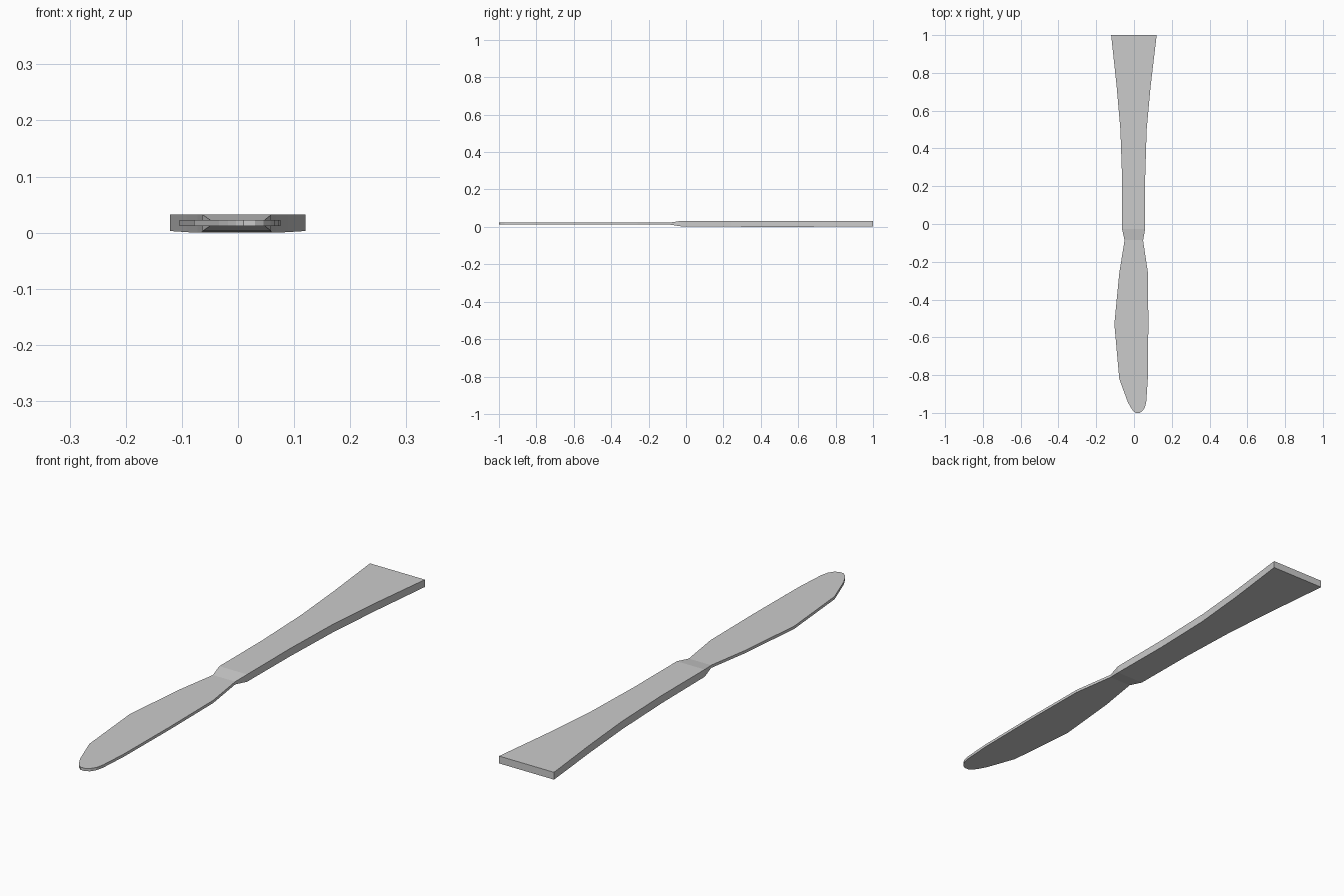
import bpy
import bmesh

cube = bpy.data.objects.get("Cube")
if cube:
    bpy.data.objects.remove(cube)

metal = bpy.data.materials.new("grey_metal")
metal.use_nodes = True
grey = (0.6, 0.6, 0.6, 1)
metal.diffuse_color = grey
metal.node_tree.nodes["Principled BSDF"].inputs["Base Color"].default_value = grey


def loft(name, stations):
    """Skin rectangular sections given as (y, right x, left x, bottom, top)."""
    bm = bmesh.new()
    rings = []
    for y, x0, x1, z0, z1 in stations:
        corners = ((x0, z0), (x1, z0), (x1, z1), (x0, z1))
        rings.append([bm.verts.new((x, y, z)) for x, z in corners])
    for a, b in zip(rings, rings[1:]):
        for i in range(4):
            j = (i + 1) % 4
            bm.faces.new((a[i], a[j], b[j], b[i]))
    bm.faces.new(rings[0])
    bm.faces.new(rings[-1][::-1])
    bmesh.ops.recalc_face_normals(bm, faces=bm.faces)
    mesh = bpy.data.meshes.new(name)
    bm.to_mesh(mesh)
    bm.free()
    mesh.materials.append(metal)
    obj = bpy.data.objects.new(name, mesh)
    bpy.context.collection.objects.link(obj)
    return obj


LOW, HIGH = 0.012, 0.023      # blade thickness
TOP, BASE = 0.032, 0.003      # handle thickness

# Blade outline from rounded tip to neck, then the flared handle
blade = [(-1.0, 0.01, 0.03), (-0.99, -0.004, 0.045), (-0.97, -0.018, 0.058),
         (-0.94, -0.034, 0.065), (-0.82, -0.078, 0.073), (-0.53, -0.104, 0.076),
         (-0.26, -0.078, 0.074), (-0.086, -0.05, 0.048)]
handle = [(-0.027, -0.063, 0.059, BASE), (0.24, -0.063, 0.059, 0.001),
          (0.5, -0.072, 0.067, 0), (0.73, -0.092, 0.088, 0.001),
          (1.0, -0.121, 0.12, BASE)]

# One continuous piece: blade, sloped collar and handle
loft("table_knife", [(y, a, b, LOW, HIGH) for y, a, b in blade]
     + [(y, a, b, z, TOP) for y, a, b, z in handle])
